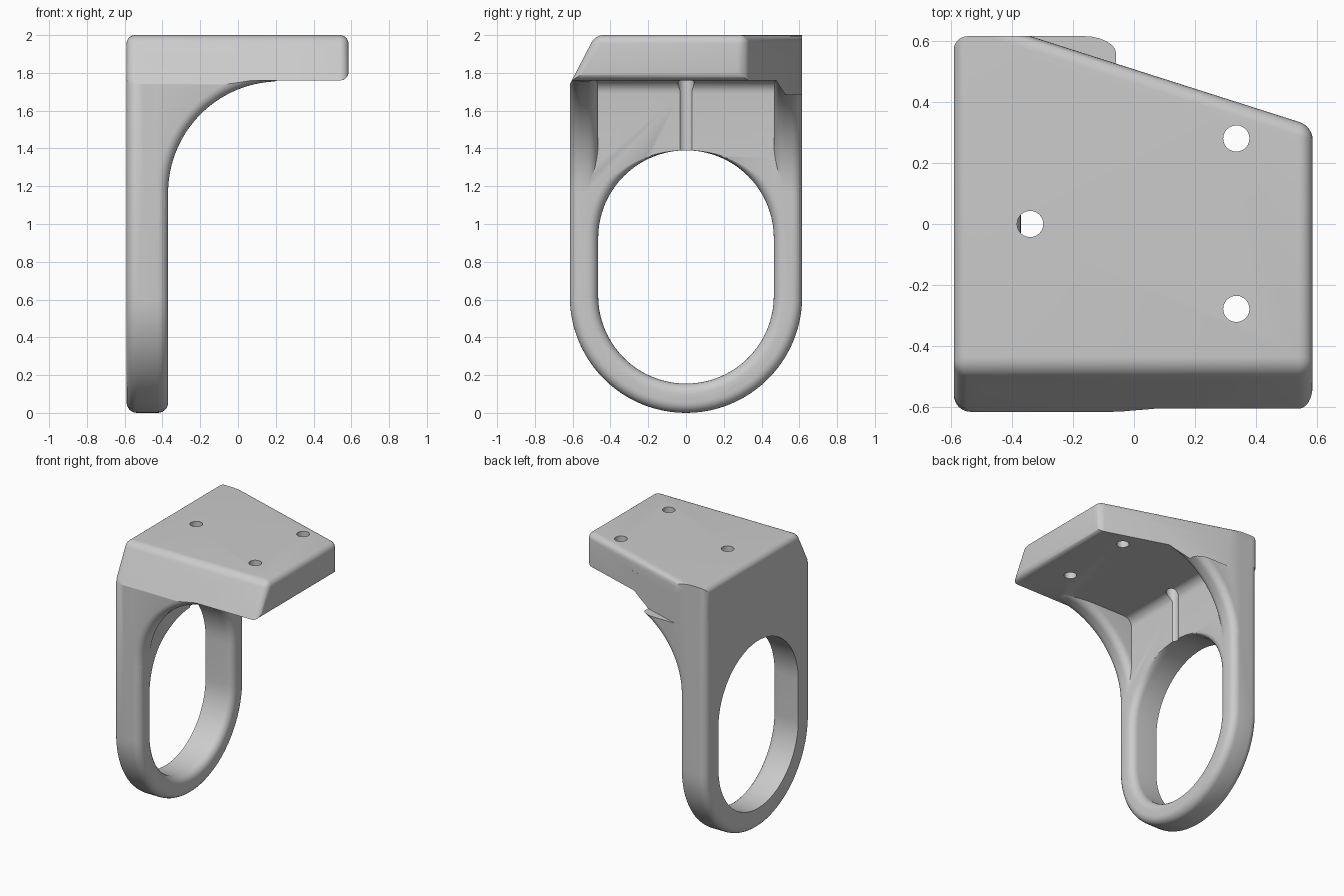
import bpy, bmesh, math
from mathutils import Vector

cube = bpy.data.objects.get("Cube")
if cube:
    bpy.data.objects.remove(cube, do_unlink=True)

grey = bpy.data.materials.new("plain grey")
grey.use_nodes = True
COLOUR = (0.6, 0.6, 0.6, 1)
grey.diffuse_color = COLOUR
grey.node_tree.nodes["Principled BSDF"].inputs["Base Color"].default_value = COLOUR

BACK, WALL, END = -0.59, -0.37, 0.585      # main x planes
HALF, INNER = 0.615, 0.465                 # half widths in y
UNDER, TOP = 1.76, 2.0                     # slab heights
ROUND = 0.055


def arc(cu, cv, r, a0, a1, n=24):
    return [(cu + r * math.cos(math.radians(a0 + (a1 - a0) * i / n)),
             cv + r * math.sin(math.radians(a0 + (a1 - a0) * i / n))) for i in range(n + 1)]


def finish(name, bm):
    bmesh.ops.recalc_face_normals(bm, faces=bm.faces[:])
    mesh = bpy.data.meshes.new(name)
    bm.to_mesh(mesh)
    bm.free()
    mesh.materials.append(grey)
    ob = bpy.data.objects.new(name, mesh)
    bpy.context.collection.objects.link(ob)
    return ob


def loft(loops):
    """Closed solid through equal-length point loops."""
    bm = bmesh.new()
    rings = [[bm.verts.new(p) for p in loop] for loop in loops]
    n = len(rings[0])
    for a, b in zip(rings, rings[1:]):
        for i in range(n):
            bm.faces.new((a[i], a[(i + 1) % n], b[(i + 1) % n], b[i]))
    bm.faces.new(rings[0])
    bm.faces.new(rings[-1])
    bmesh.ops.recalc_face_normals(bm, faces=bm.faces[:])
    return bm


def round_edges(bm, rule, size=ROUND):
    edges = [e for e in bm.edges if rule(*(v.co for v in e.verts))]
    bmesh.ops.bevel(bm, geom=edges, offset=size, offset_type='OFFSET', segments=6,
                    profile=0.5, affect='EDGES', clamp_overlap=True)


def trim(bm, point, normal):
    """Remove everything on the normal's side of a plane and cap the cut."""
    geom = bm.verts[:] + bm.edges[:] + bm.faces[:]
    cut = bmesh.ops.bisect_plane(bm, geom=geom, plane_co=point, plane_no=normal, clear_outer=True)
    rim = [g for g in cut["geom_cut"] if isinstance(g, bmesh.types.BMEdge)]
    bmesh.ops.holes_fill(bm, edges=rim)


def combine(target, other, operation):
    mod = target.modifiers.new(operation.lower(), 'BOOLEAN')
    mod.object, mod.operation, mod.solver = other, operation, 'EXACT'
    bpy.context.view_layer.objects.active = target
    bpy.ops.object.modifier_apply(modifier=mod.name)
    bpy.data.objects.remove(other, do_unlink=True)


def near(value, *points_values):
    return all(abs(v - value) < 1e-3 for v in points_values)


SLOPE = (0.0, -0.48, TOP), Vector((0, -0.26, 0.135))   # sloped front face

# Ring plate: round-bottomed outline with softened rims
outline = arc(0, HALF, HALF, 180, 360, 48) + [(HALF, 1.95), (-0.505, 1.95), (-HALF, 1.74)]
bm = loft([[(x, y, z) for y, z in outline] for x in (BACK, WALL)])
round_edges(bm, lambda a, b: near(a.x, b.x) and not near(1.95, a.z, b.z))
plate = finish("bracket", bm)


# Oblong opening, flared toward the front, the flare fading out at the top
def opening(x, flare):
    pts = arc(0, 0.62, 1, 180, 360, 40) + arc(0, 0.925, 1, 0, 180, 40)
    out = []
    for i, (y, z) in enumerate(pts):
        mid = 0.62 if i <= 40 else 0.925
        fade = min(1, max(0, (1.39 - (mid + (z - mid) * INNER)) / 0.2))
        r = INNER + flare * fade
        out.append((x, y * r, mid + (z - mid) * r))
    return out


loops = [opening(BACK - 0.1, 0)]
for i in range(7):
    t = math.radians(15 * i)
    loops.append(opening(WALL - ROUND + ROUND * math.sin(t), ROUND * (1 - math.cos(t))))
loops.append(opening(WALL + 0.05, ROUND))
combine(plate, finish("opening_cutter", loft(loops)), 'DIFFERENCE')

# Mounting slab: tapered plan, sloped front, softened edges
plan = [(BACK, -0.7), (END, -0.7), (END, 0.32), (-0.34, HALF), (BACK, HALF)]
bm = loft([[(x, y, z) for x, y in plan] for z in (UNDER, TOP)])
trim(bm, *SLOPE)


def slab_edge(a, b):
    if near(BACK, a.x, b.x):
        return not near(UNDER, a.z, b.z)
    if near(HALF, a.y, b.y) or near(-0.34, a.x, b.x):
        return False
    if near(UNDER, a.z, b.z):
        return near(END, a.x, b.x)
    return True


round_edges(bm, slab_edge, 0.045)
slab = finish("mounting_slab", bm)

# Curved side gussets, the rear one notched along the slab's slanted edge
curve = arc(0.22, 1.165, 0.59, 180, 90, 32)
curve[-1] = (0.22, UNDER + 0.004)
side = curve + [(0.22, 1.9), (-0.5, 1.9), (-0.5, 1.165)]
gussets = []
for name, y0, y1 in (("front_gusset", -HALF, -INNER), ("rear_gusset", INNER, HALF)):
    bm = loft([[(x, y, z) for x, z in side] for y in (y0, y1)])
    round_edges(bm, lambda a, b: near(a.y, b.y) and max(a.z, b.z) < 1.77 and min(a.x, b.x) > -0.4)
    if y0 < 0:
        trim(bm, *SLOPE)
    gussets.append(finish(name, bm))
wedge = [(-0.34, HALF), (0.585, 0.32), (0.7, 0.8), (-0.34, 0.8)]
bm = loft([[(x, y, z) for x, y in wedge] for z in (1.685, 2.1)])
combine(gussets[1], finish("notch_cutter", bm), 'DIFFERENCE')

# Fillet where the wall meets the slab
corner = arc(WALL + 0.07, UNDER - 0.07, 0.07, 180, 90, 8)
corner += [(WALL + 0.07, UNDER + 0.04), (WALL - 0.04, UNDER + 0.04), (WALL - 0.04, UNDER - 0.07)]
fillet = finish("wall_fillet", loft([[(x, y, z) for x, z in corner] for y in (-0.5, 0.5)]))

for part in [slab, fillet] + gussets:
    combine(plate, part, 'UNION')

# Three screw holes, the one by the wall leaving a shallow groove
for x, y in ((0.335, 0.28), (0.335, -0.278), (-0.34, 0)):
    ring = arc(x, y, 0.043, 0, 345, 23)
    bm = loft([[(px, py, z) for px, py in ring] for z in (1.2, 2.1)])
    combine(plate, finish("screw_hole_cutter", bm), 'DIFFERENCE')

bpy.ops.object.select_all(action='DESELECT')
plate.select_set(True)
bpy.context.view_layer.objects.active = plate
bpy.ops.object.shade_smooth_by_angle(angle=math.radians(30))
